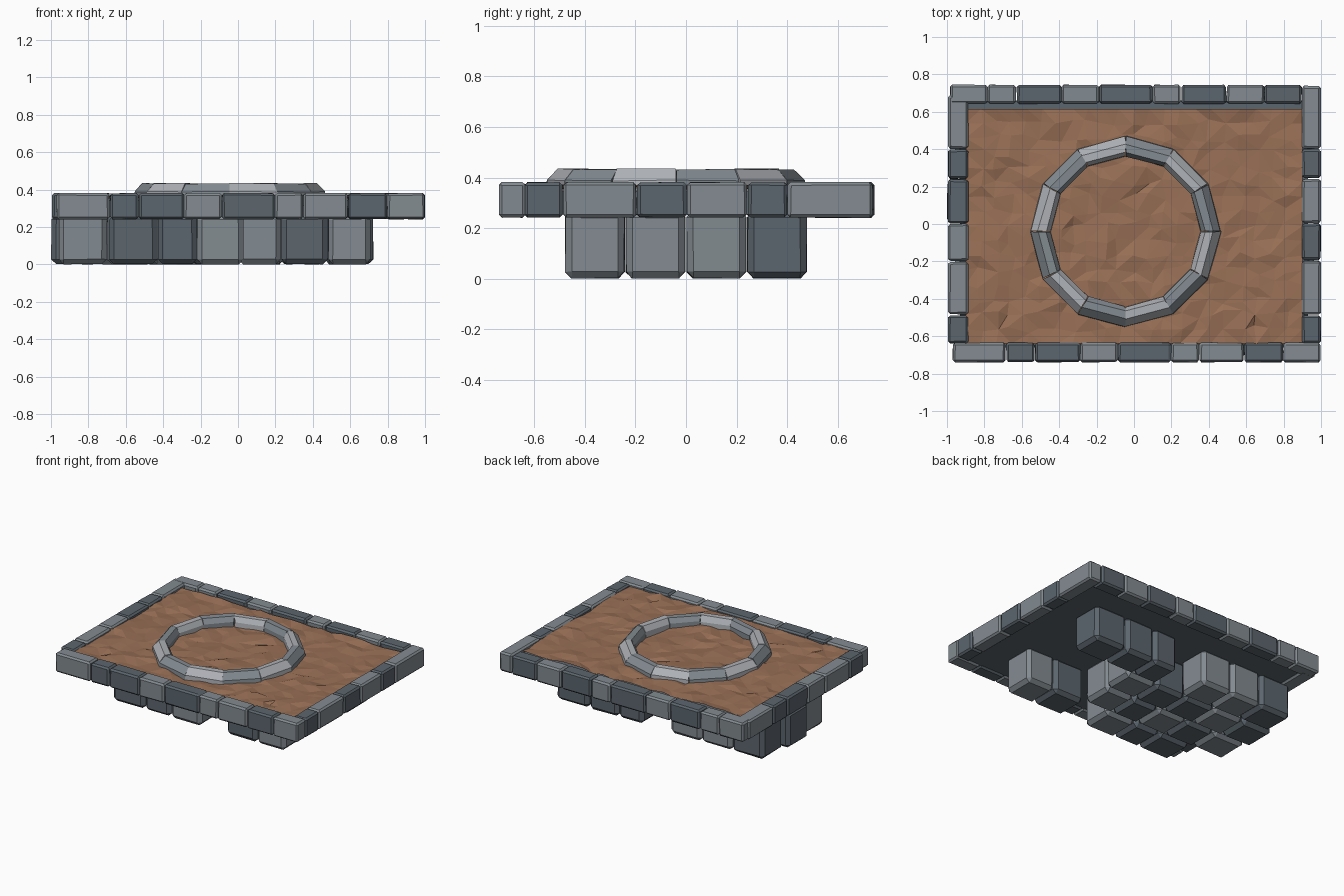
import bpy, bmesh, math, random
from mathutils import Vector

if "Cube" in bpy.data.objects:
    bpy.data.objects.remove(bpy.data.objects["Cube"])

random.seed(4)

def srgb(r, g, b):
    f = lambda c: (c / 255 / 12.92) if c < 10 else ((c / 255 + 0.055) / 1.055) ** 2.4
    return (f(r), f(g), f(b), 1)

def material(name, rgb):
    m = bpy.data.materials.new(name)
    m.diffuse_color = srgb(*rgb)
    m.use_nodes = True
    m.node_tree.nodes["Principled BSDF"].inputs["Base Color"].default_value = m.diffuse_color
    return m

LIGHT = material("light_stone", (174, 177, 182))
MID = material("mid_grey_stone", (131, 139, 145))
DARK = material("dark_grey_stone", (92, 102, 110))
DIRT = material("brown_dirt", (153, 112, 86))

def finish(bm, name, mat):
    bmesh.ops.recalc_face_normals(bm, faces=bm.faces)
    me = bpy.data.meshes.new(name)
    bm.to_mesh(me)
    bm.free()
    me.materials.append(mat)
    ob = bpy.data.objects.new(name, me)
    bpy.context.collection.objects.link(ob)
    return ob

def prism(bm, end_a, end_b):
    """Closed solid between two matching polygons."""
    lo = [bm.verts.new(p) for p in end_a]
    hi = [bm.verts.new(p) for p in end_b]
    bm.faces.new(lo)
    bm.faces.new(hi)
    for i in range(len(lo)):
        j = (i + 1) % len(lo)
        bm.faces.new((lo[i], lo[j], hi[j], hi[i]))

def stone(name, x0, x1, y0, y1, z0, z1, mat, chamfer, jitter):
    """Chamfered block whose edges are chipped slightly inward."""
    bm = bmesh.new()
    quad = lambda z: [(x0, y0, z), (x1, y0, z), (x1, y1, z), (x0, y1, z)]
    prism(bm, quad(z0), quad(z1))
    bmesh.ops.recalc_face_normals(bm, faces=bm.faces)
    bmesh.ops.bevel(bm, geom=bm.edges[:], offset=chamfer, segments=1,
                    profile=0.5, affect='EDGES')
    c = Vector(((x0 + x1) / 2, (y0 + y1) / 2, (z0 + z1) / 2))
    for v in bm.verts:
        d = (c - v.co).normalized()
        v.co += d * random.uniform(0, jitter)
    return finish(bm, name, mat)

# Stone rim: (start, end, is_dark) along each side
front = [(-.97, -.685, 0), (-.685, -.53, 1), (-.53, -.285, 1), (-.29, -.085, 0), (-.087, .2, 1),
         (.197, .35, 0), (.347, .59, 0), (.587, .8, 1), (.797, 1, 0)]
back = [(-.985, -.78, 0), (-.785, -.63, 0), (-.628, -.385, 1), (-.39, -.185, 0), (-.188, .1, 1),
        (.097, .25, 0), (.252, .495, 1), (.493, .7, 0), (.695, .9, 1)]
left = [(.4, .69, 0), (.24, .4, 1), (.0, .24, 1), (-.2, .003, 0), (-.485, -.2, 0), (-.64, -.487, 1)]
right = [(.4, .74, 0), (.245, .402, 1), (.003, .243, 0), (-.195, .003, 1), (-.487, -.195, 0), (-.64, -.487, 1)]
for side, row, c0, c1 in (("front", front, -.74, -.634), ("back", back, .642, .745),
                          ("left", left, -.995, -.885), ("right", right, .897, 1)):
    for i, (a, b, dark) in enumerate(row):
        box = (a, b, c0, c1) if side in ("front", "back") else (c0, c1, a, b)
        stone(f"{side}_rim_stone_{i + 1}", *box, .241, .383, DARK if dark else MID, .012, .005)

# Base stones: rows of blocks with gaps, each (x start, x end, is_dark)
base_rows = [
    (-.48, [(-.69, -.43, 1), (-.43, -.22, 1), (-.22, .03, 0), (.23, .48, 1), (.48, .71, 0)]),
    (-.24, [(-.96, -.70, 0), (-.70, -.46, 1), (-.46, -.22, 0), (-.22, .0, 1), (.0, .23, 0)]),
    (.0, [(-1, -.75, 1), (-.75, -.5, 0), (-.5, -.25, 1), (-.25, .0, 1), (.0, .25, 0)]),
    (.24, [(-.96, -.70, 1), (-.70, -.45, 0), (-.45, -.2, 0), (.02, .22, 1), (.22, .46, 1), (.46, .725, 1)]),
]
for r, (y, row) in enumerate(base_rows):
    for i, (a, b, dark) in enumerate(row):
        stone(f"base_stone_{r + 1}_{i + 1}", a, b, y + .001, y + .239, 0, .27,
              DARK if dark else MID, .026, .006)

# Slab under the dirt
bm = bmesh.new()
quad = lambda z: [(-.93, -.66, z), (.93, -.66, z), (.93, .66, z), (-.93, .66, z)]
prism(bm, quad(.255), quad(.345))
finish(bm, "stone_slab", DARK)

# Bumpy dirt bed
bm = bmesh.new()
bmesh.ops.create_grid(bm, x_segments=22, y_segments=16, size=1)
for v in bm.verts:
    edge = abs(v.co.x) > .99 or abs(v.co.y) > .99
    x, y = v.co.x * .9, v.co.y * .628 - .012
    if not edge:
        x += random.uniform(-.025, .025)
        y += random.uniform(-.025, .025)
    v.co = (x, y, .363 + random.uniform(-.011, .011))
bmesh.ops.triangulate(bm, faces=bm.faces)
finish(bm, "dirt_bed", DIRT)

# Ring of twelve butted stones with a sloped-top cross-section (radius, z)
cx, cy, n = -.045, -.04, 12
section = [(.40, .33), (.512, .33), (.508, .392), (.468, .436), (.425, .436), (.402, .40)]
for i in range(n):
    a0, a1 = math.tau * i / n, math.tau * (i + 1) / n
    mid = (a0 + a1) / 2
    # Ends are shrunk a little so neighbouring stones show a fine joint
    ends = []
    for a, s in ((a0, 1), (a1, -1)):
        ends.append([(cx + r * math.cos(a + s * .003) + random.uniform(-.003, .003),
                      cy + r * math.sin(a + s * .003) + random.uniform(-.003, .003),
                      z - (random.uniform(0, .006) if z > .35 else 0)) for r, z in section])
    bm = bmesh.new()
    prism(bm, *ends)
    finish(bm, f"ring_stone_{i + 1}", MID if i % 2 == 0 else LIGHT)
